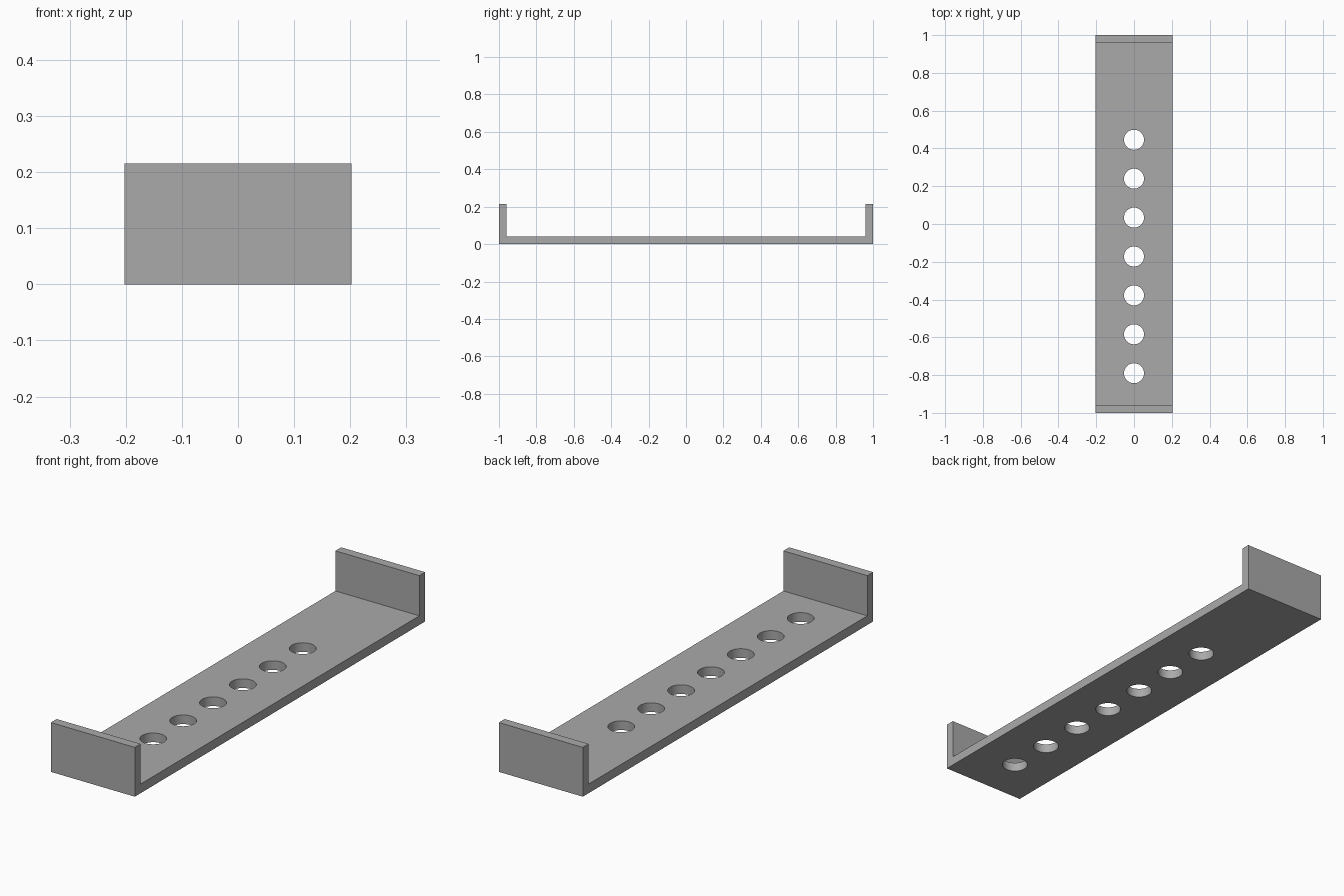
import bpy
import bmesh
import math
from mathutils import Matrix

cube = bpy.data.objects.get("Cube")
if cube:
    bpy.data.objects.remove(cube, do_unlink=True)

LENGTH, WIDTH, HEIGHT, THICK = 2.0, 0.405, 0.215, 0.04
HOLE_RADIUS, HOLE_PITCH, HOLE_COUNT, FIRST_HOLE = 0.053, 0.206, 7, -0.79

grey = bpy.data.materials.new("plain grey")
grey.use_nodes = True
colour = (0.4, 0.4, 0.4, 1)
grey.diffuse_color = colour
grey.node_tree.nodes["Principled BSDF"].inputs["Base Color"].default_value = colour


def make_object(name, bm):
    bmesh.ops.recalc_face_normals(bm, faces=bm.faces)
    mesh = bpy.data.meshes.new(name)
    bm.to_mesh(mesh)
    bm.free()
    mesh.materials.append(grey)
    obj = bpy.data.objects.new(name, mesh)
    bpy.context.collection.objects.link(obj)
    return obj


# Shallow U-shaped channel: side profile extruded across the width
end, inner = LENGTH / 2, LENGTH / 2 - THICK
half = [(end, 0), (end, HEIGHT), (inner, HEIGHT), (inner, THICK)]
profile = half + [(-y, z) for y, z in reversed(half)]
bm = bmesh.new()
side = bm.faces.new([bm.verts.new((-WIDTH / 2, y, z)) for y, z in profile])
extruded = bmesh.ops.extrude_face_region(bm, geom=[side], use_keep_orig=True)
verts = [v for v in extruded["geom"] if isinstance(v, bmesh.types.BMVert)]
bmesh.ops.translate(bm, verts=verts, vec=(WIDTH, 0, 0))
bracket = make_object("perforated_bracket", bm)

# Row of round holes, set toward the front
bm = bmesh.new()
for i in range(HOLE_COUNT):
    bmesh.ops.create_cone(
        bm, cap_ends=True, segments=48, radius1=HOLE_RADIUS,
        radius2=HOLE_RADIUS, depth=THICK * 4,
        matrix=Matrix.Translation((0, FIRST_HOLE + i * HOLE_PITCH, THICK / 2)))
cutter = make_object("hole_cutter", bm)
cutter.hide_render = True

cut = bracket.modifiers.new("holes", "BOOLEAN")
cut.operation = "DIFFERENCE"
cut.solver = "EXACT"
cut.object = cutter
bpy.context.view_layer.objects.active = bracket
bracket.select_set(True)
bpy.ops.object.modifier_apply(modifier=cut.name)
bpy.data.objects.remove(cutter, do_unlink=True)

# Smooth hole walls, crisp plate edges
bpy.ops.object.shade_smooth_by_angle(angle=math.radians(30))
